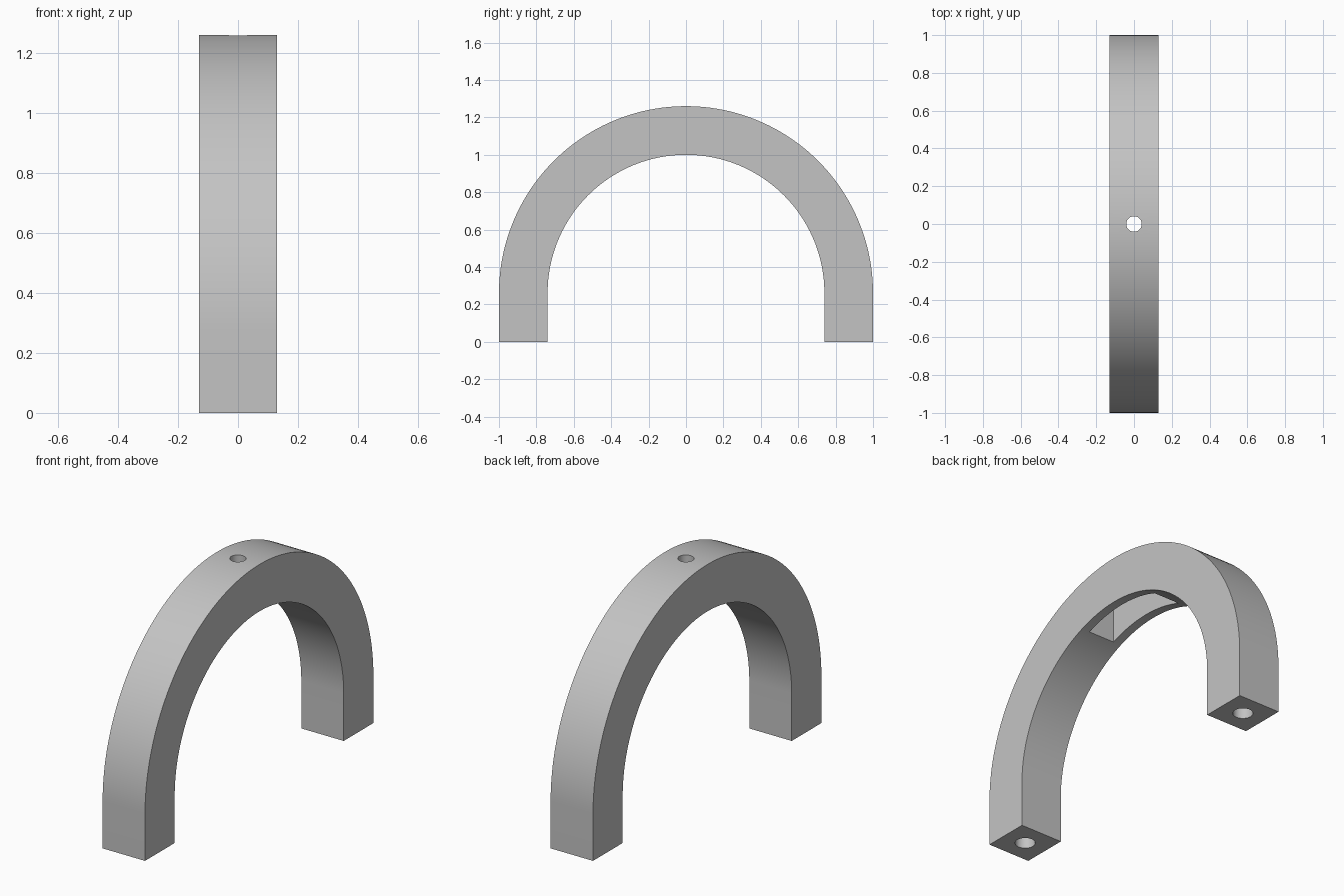
import bpy
import bmesh
import math
from mathutils import Matrix

if "Cube" in bpy.data.objects:
    bpy.data.objects.remove(bpy.data.objects["Cube"], do_unlink=True)

OUTER, INNER, SPRING, HALF_WIDTH = 1.0, 0.74, 0.26, 0.13
SEGMENTS = 96

grey = bpy.data.materials.new("plain grey")
grey.use_nodes = True
colour = (0.55, 0.55, 0.55, 1)
grey.diffuse_color = colour
grey.node_tree.nodes["Principled BSDF"].inputs["Base Color"].default_value = colour


def make_object(name, bm):
    bmesh.ops.recalc_face_normals(bm, faces=bm.faces)
    mesh = bpy.data.meshes.new(name)
    bm.to_mesh(mesh)
    bm.free()
    mesh.materials.append(grey)
    obj = bpy.data.objects.new(name, mesh)
    bpy.context.collection.objects.link(obj)
    return obj


def arc(radius):
    angles = [math.pi * i / SEGMENTS for i in range(SEGMENTS + 1)]
    return [(radius * math.cos(a), SPRING + radius * math.sin(a)) for a in angles]


def drill(name, y, bottom, top, radius):
    bm = bmesh.new()
    bmesh.ops.create_cone(bm, cap_ends=True, segments=48, radius1=radius,
                          radius2=radius, depth=top - bottom,
                          matrix=Matrix.Translation((0, y, (bottom + top) / 2)))
    return make_object(name, bm)


# Arch with straight feet: profile in the y-z plane, extruded across x
profile = [(OUTER, 0), *arc(OUTER), (-OUTER, 0),
           (-INNER, 0), *reversed(arc(INNER)), (INNER, 0)]
bm = bmesh.new()
face = bm.faces.new([bm.verts.new((-HALF_WIDTH, y, z)) for y, z in profile])
extruded = bmesh.ops.extrude_face_region(bm, geom=[face])["geom"]
bmesh.ops.translate(bm, vec=(2 * HALF_WIDTH, 0, 0),
                    verts=[v for v in extruded if isinstance(v, bmesh.types.BMVert)])
arch = make_object("arch_handle", bm)

# Pocket under the crown
low, high = 0.8, 1.15
bm = bmesh.new()
bmesh.ops.create_cube(bm, size=1, matrix=Matrix.Translation((0, 0, (low + high) / 2))
                      @ Matrix.Diagonal((0.16, 0.52, high - low, 1)))
cutters = [make_object("crown_pocket_cutter", bm)]

# Crown hole and a blind hole in each foot
cutters.append(drill("crown_hole_cutter", 0, 0.9, 1.4, 0.041))
foot = (OUTER + INNER) / 2
for side, y in (("front", -foot), ("back", foot)):
    cutters.append(drill(side + "_foot_hole_cutter", y, -0.1, 0.26, 0.052))

bpy.ops.object.select_all(action="DESELECT")
bpy.context.view_layer.objects.active = arch
arch.select_set(True)
for cutter in cutters:
    mod = arch.modifiers.new(cutter.name, "BOOLEAN")
    mod.operation = "DIFFERENCE"
    mod.solver = "EXACT"
    mod.object = cutter
    bpy.ops.object.modifier_apply(modifier=mod.name)
    bpy.data.objects.remove(cutter, do_unlink=True)

bpy.ops.object.shade_smooth_by_angle(angle=math.radians(30))
